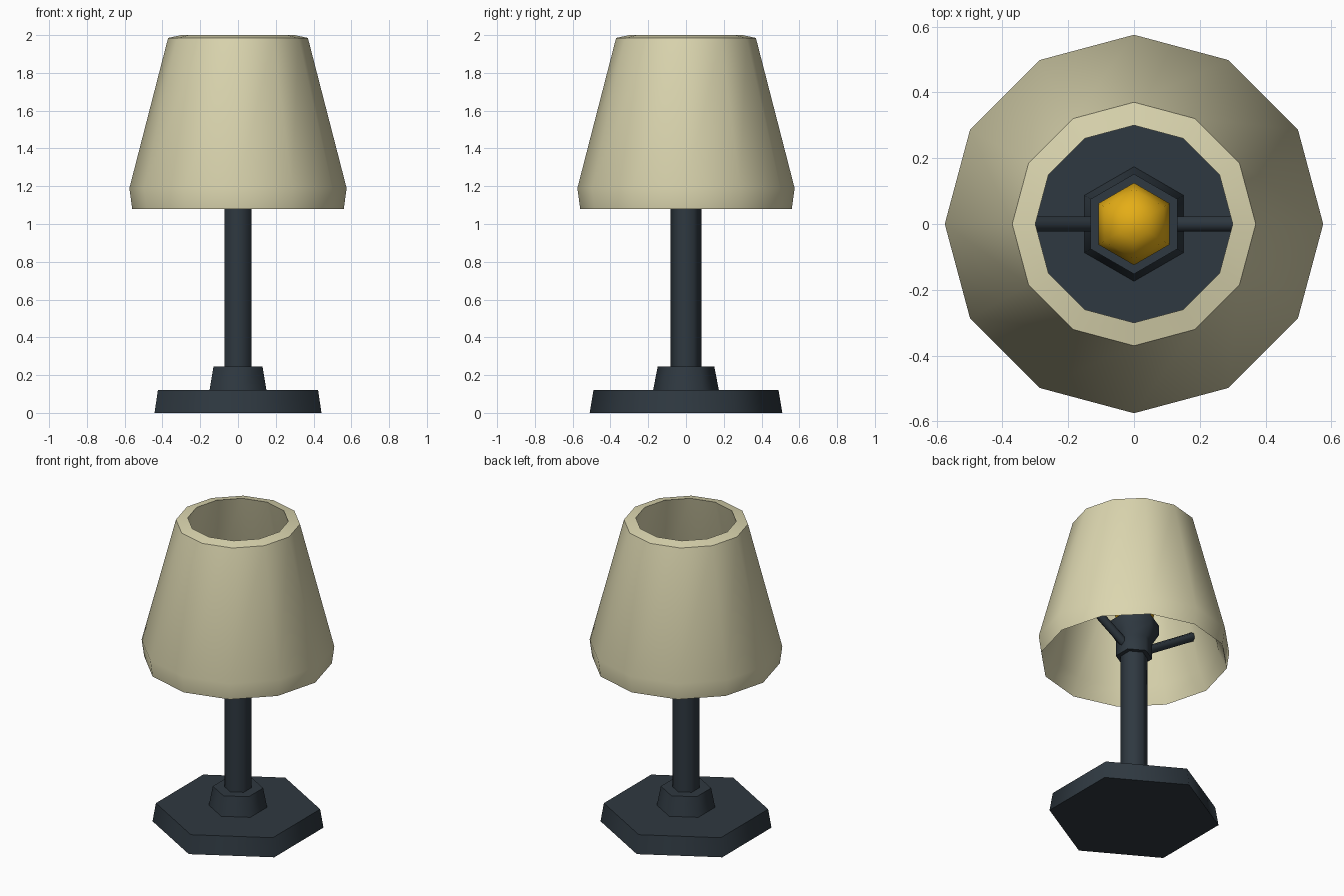
import bpy, bmesh, math
from mathutils import Vector

if "Cube" in bpy.data.objects:
    bpy.data.objects.remove(bpy.data.objects["Cube"])


def material(name, rgb):
    m = bpy.data.materials.new(name)
    m.diffuse_color = (*rgb, 1)
    m.use_nodes = True
    m.node_tree.nodes["Principled BSDF"].inputs["Base Color"].default_value = m.diffuse_color
    return m


CREAM = material("cream_fabric", (0.71, 0.67, 0.43))
DARK = material("dark_slate", (0.028, 0.040, 0.052))
GOLD = material("golden_bulb", (0.78, 0.42, 0.008))


def finish(bm, name, mat):
    bmesh.ops.recalc_face_normals(bm, faces=bm.faces)
    mesh = bpy.data.meshes.new(name)
    bm.to_mesh(mesh)
    bm.free()
    obj = bpy.data.objects.new(name, mesh)
    bpy.context.collection.objects.link(obj)
    mesh.materials.append(mat)
    bpy.ops.object.select_all(action='DESELECT')
    obj.select_set(True)
    bpy.context.view_layer.objects.active = obj
    bpy.ops.object.shade_smooth_by_angle(angle=math.radians(63))
    return obj


def lathe(name, profile, sides, mat, loop=False):
    """Turn (radius, z) points about z with one corner on the y axis."""
    bm = bmesh.new()
    rings = []
    for r, z in profile:
        angles = [math.pi / 2 + math.tau * i / sides for i in range(sides)]
        rings.append([bm.verts.new((r * math.cos(a), r * math.sin(a), z)) for a in angles])
    pairs = list(zip(rings, rings[1:]))
    if loop:
        pairs.append((rings[-1], rings[0]))
    else:
        bm.faces.new(rings[0])
        bm.faces.new(rings[-1])
    for a, b in pairs:
        for i in range(sides):
            j = (i + 1) % sides
            bm.faces.new((a[i], a[j], b[j], b[i]))
    return finish(bm, name, mat)


def rod(name, start, end, radius, mat):
    start, end = Vector(start), Vector(end)
    bm = bmesh.new()
    bmesh.ops.create_cone(bm, cap_ends=True, segments=6, radius1=radius,
                          radius2=radius, depth=(end - start).length)
    rot = (end - start).to_track_quat('Z', 'Y').to_matrix()
    bmesh.ops.rotate(bm, matrix=rot, verts=bm.verts)
    bmesh.ops.translate(bm, vec=(start + end) / 2, verts=bm.verts)
    return finish(bm, name, mat)


# Hexagonal foot, collar and pole
lathe("base", [(0.51, 0), (0.49, 0.12)], 6, DARK)
lathe("collar", [(0.175, 0.115), (0.15, 0.245)], 6, DARK)
lathe("pole", [(0.081, 0.2), (0.081, 1.15)], 6, DARK)

# Flared bulb holder with a recessed top
lathe("socket", [(0.11, 1.10), (0.11, 1.20), (0.152, 1.27), (0.152, 1.33),
                 (0.12, 1.33), (0.11, 1.29)], 6, DARK)

# Bulb
lathe("bulb", [(0.07, 1.28), (0.118, 1.38), (0.125, 1.46),
               (0.105, 1.54), (0.05, 1.59)], 6, GOLD)

# Mirrored arms holding the shade
for side, label in ((-1, "left"), (1, "right")):
    rod(f"{label}_arm", (side * 0.06, 0, 1.16), (side * 0.47, 0, 1.42), 0.027, DARK)

# Hollow twelve-sided shade
lathe("shade", [(0.56, 1.08), (0.575, 1.19), (0.37, 1.985),
                (0.30, 2.0), (0.51, 1.19)], 12, CREAM, loop=True)
